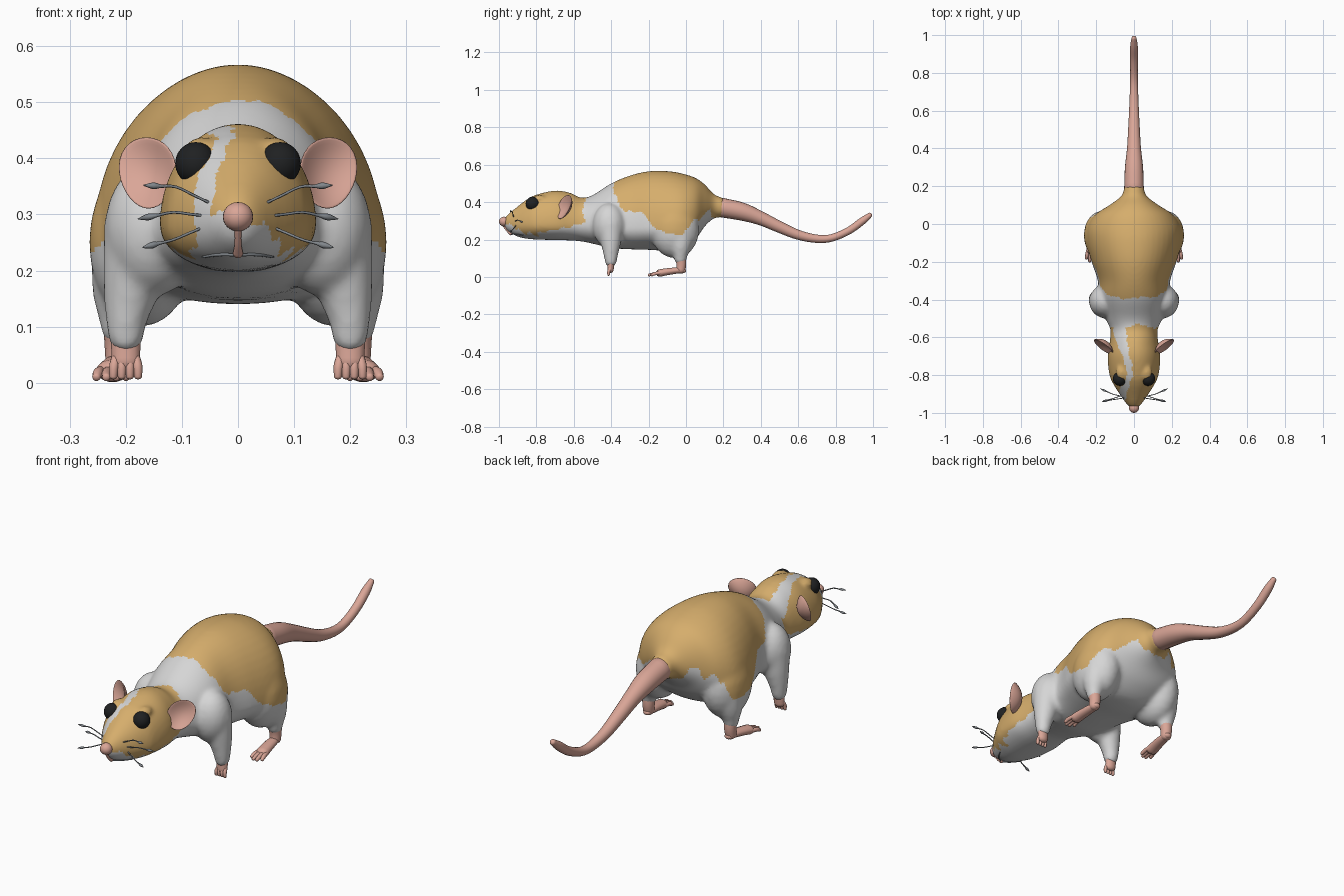
import bpy, bmesh, math
from mathutils import Vector as V

if "Cube" in bpy.data.objects:
    bpy.data.objects.remove(bpy.data.objects["Cube"])


def material(name, rgb):
    m = bpy.data.materials.new(name)
    m.diffuse_color = (*rgb, 1)
    m.use_nodes = True
    m.node_tree.nodes["Principled BSDF"].inputs["Base Color"].default_value = m.diffuse_color
    return m


WHITE = material("white_fur", (.67, .67, .67))
TAN = material("tan_fur", (.67, .42, .15))
PINK = material("pink_skin", (.70, .38, .31))
BLACK = material("black_eye", (.014, .015, .016))
GREY = material("grey_whisker", (.22, .24, .26))


def spline(pts, n):
    """Smooth path through tuples of any length, n steps per span."""
    p = [V(a) for a in pts]
    p = [2 * p[0] - p[1]] + p + [2 * p[-1] - p[-2]]
    out = []
    for i in range(1, len(p) - 2):
        a, b, c, d = p[i - 1:i + 3]
        for k in range(n):
            t = k / n
            out.append(b + .5 * t * (c - a + t * (2 * a - 5 * b + 4 * c - d + t * (3 * (b - c) + d - a))))
    return out + [p[-2]]


def interp(table, y):
    if y <= table[0][0]:
        return table[0][1]
    for (a, p), (b, q) in zip(table, table[1:]):
        if y <= b:
            return p + (q - p) * (y - a) / (b - a)
    return table[-1][1]


def skin(bm, rings):
    """Bridge rings of points and cap both ends."""
    rows = [[bm.verts.new(p) for p in r] for r in rings]
    n = len(rows[0])
    for r, s in zip(rows, rows[1:]):
        for i in range(n):
            bm.faces.new((r[i], r[(i + 1) % n], s[(i + 1) % n], s[i]))
    bm.faces.new(rows[0])
    bm.faces.new(rows[-1])


def tube(bm, pts, sides=14, n=5, flat=1.0, flip=1):
    """Tapered tube along (x, y, z, radius) points with rounded ends."""
    path = spline(pts, n)
    pos = [V((q[0] * flip, q[1], q[2])) for q in path]
    rad = [max(q[3], .001) for q in path]
    d = pos[-1] - pos[0]
    ref = V((0, 0, 1)) if abs(d.x) > .7 * d.length else V((1, 0, 0))
    t0, t1 = (pos[0] - pos[1]).normalized(), (pos[-1] - pos[-2]).normalized()
    dome = (.5, .8, .97)
    pos = [pos[0] + t0 * rad[0] * f * .7 for f in dome[::-1]] + pos + [pos[-1] + t1 * rad[-1] * f * .7 for f in dome]
    ends = [math.sqrt(1 - f * f) for f in dome]
    rad = [rad[0] * e for e in ends[::-1]] + rad + [rad[-1] * e for e in ends]
    rings = []
    for i, p in enumerate(pos):
        t = (pos[min(i + 1, len(pos) - 1)] - pos[max(i - 1, 0)]).normalized()
        s = (ref - t * ref.dot(t)).normalized()
        u = t.cross(s)
        rings.append([p + rad[i] * (s * math.cos(a) + u * math.sin(a) * flat)
                      for a in (2 * math.pi * k / sides for k in range(sides))])
    skin(bm, rings)


def ball(bm, c, r, seg=24):
    vs = bmesh.ops.create_uvsphere(bm, u_segments=seg, v_segments=seg // 2, radius=1)["verts"]
    for v in vs:
        v.co = V([c[i] + v.co[i] * r[i] for i in range(3)])
    return vs


def finish(name, bm, mat, mirror=False):
    bmesh.ops.recalc_face_normals(bm, faces=bm.faces)
    me = bpy.data.meshes.new(name)
    bm.to_mesh(me)
    bm.free()
    me.materials.append(mat)
    me.shade_smooth()
    ob = bpy.data.objects.new(name, me)
    bpy.context.collection.objects.link(ob)
    if mirror:
        ob.modifiers.new("Mirror", "MIRROR").use_mirror_merge = False
    return ob


# Furry body: lofted head and trunk (y, top, bottom, half width, widest height)
profile = [(-.97, .315, .27, .022, .29), (-.95, .337, .243, .042, .287), (-.9, .377, .215, .077, .283),
           (-.85, .415, .204, .108, .282), (-.8, .44, .2, .13, .28), (-.7, .462, .197, .14, .28),
           (-.62, .45, .195, .128, .28), (-.56, .424, .19, .125, .28), (-.5, .437, .178, .15, .27),
           (-.4, .5, .155, .185, .26), (-.3, .542, .148, .192, .26), (-.2, .565, .145, .225, .26),
           (-.1, .566, .14, .252, .26), (-.02, .553, .15, .25, .28), (.05, .53, .2, .205, .32),
           (.1, .495, .27, .13, .355), (.15, .442, .313, .066, .373), (.2, .423, .318, .052, .37)]
bm = bmesh.new()
rings = []
for y, top, bot, w, mid in spline(profile, 5):
    ring = []
    for k in range(48):
        a = 2 * math.pi * k / 48
        s = math.sin(a)
        ring.append(V((w * math.cos(a), y, mid + s * (top - mid if s > 0 else mid - bot))))
    rings.append(ring)
skin(bm, rings)
# Haunches, shoulders, brows and upper legs
for f in (1, -1):
    ball(bm, (.17 * f, -.06, .25), (.096, .13, .15))
    ball(bm, (.15 * f, -.41, .275), (.088, .09, .12))
    ball(bm, (.066 * f, -.785, .418), (.03, .04, .02))
    tube(bm, [(.18, -.03, .24, .085), (.203, -.03, .16, .06), (.211, -.03, .11, .038), (.211, -.03, .09, .033)], flip=f)
    tube(bm, [(.17, -.405, .28, .07), (.186, -.402, .19, .056), (.198, -.402, .12, .04), (.2, -.402, .075, .031)], flip=f)
fur = finish("body_fur", bm, WHITE)
# Fuse the parts into one soft surface
rm = fur.modifiers.new("Fuse", "REMESH")
rm.mode, rm.voxel_size = "VOXEL", .0095
sm = fur.modifiers.new("Soften", "SMOOTH")
sm.factor, sm.iterations = .5, 9
deps = bpy.context.evaluated_depsgraph_get()
mesh = bpy.data.meshes.new_from_object(fur.evaluated_get(deps))
fur.modifiers.clear()
fur.data = mesh
mesh.materials.clear()
mesh.materials.append(WHITE)
mesh.materials.append(TAN)
mesh.shade_smooth()

# Coat pattern: tan back and tan head cap with a white blaze
back_low = [(-.41, .6), (-.39, .48), (-.35, .39), (-.33, .35), (-.22, .335), (-.165, .26), (-.08, .225),
            (0, .215), (.04, .3), (.1, .37), (.125, .37), (.145, .3)]
head_low = [(-.97, .3), (-.93, .28), (-.88, .245), (-.8, .228), (-.7, .245), (-.6, .268), (-.54, .29)]
blaze = [(-.95, -.062), (-.9, -.062), (-.85, -.042), (-.8, -.02), (-.75, -.025), (-.7, -.042), (-.6, -.07), (-.54, -.08)]
for p in mesh.polygons:
    x, y, z = p.center
    j = .008 * math.sin(45 * x + 30 * z + 1) + .006 * math.sin(95 * y + 60 * x)
    if y < -.47:
        tan = y < -.54 + j and z > interp(head_low, y) + j
        half = .019 + .012 * max(0, min(1, (y + .75) / .15))
        tan = tan and abs(x - interp(blaze, y) + j * .5) > half
    else:
        tan = z > interp(back_low, y + j * 1.3) + j
    p.material_index = 1 if tan else 0

# Tail
bm = bmesh.new()
tube(bm, [(0, .19, .371, .052), (0, .3, .349, .048), (0, .4, .313, .037), (0, .5, .267, .031), (0, .6, .225, .026),
          (0, .7, .204, .022), (0, .78, .209, .02), (0, .87, .247, .02), (0, .94, .297, .02), (0, .985, .332, .013)], 20)
finish("tail", bm, PINK)

# Ears: thin cupped discs
bm = bmesh.new()
u = V((.84, .54, 0)).normalized()
v = V((.03, .33, 1)).normalized()
n = u.cross(v).normalized()
for q in ball(bm, (0, 0, 0), (1, 1, 1), 32):
    a, b, c = q.co
    wide = .06 * (1 + .12 * b)
    q.co = V((.155, -.642, .371)) + u * a * wide + v * b * .067 + n * (c * .009 + .026 * (a * a + b * b) - .014)
finish("ears", bm, PINK, True)

# Eyes
bm = bmesh.new()
ball(bm, (.075, -.82, .391), (.037, .037, .038))
finish("eyes", bm, BLACK, True)

# Nose with the strip down to the lip
bm = bmesh.new()
ball(bm, (0, -.973, .296), (.027, .027, .026))
tube(bm, [(0, -.975, .275, .006), (0, -.956, .248, .006), (0, -.935, .23, .009)], 10)
finish("nose", bm, PINK)

# Mouth line
bm = bmesh.new()
tube(bm, [(0, -.937, .228, .003), (.035, -.912, .228, .003), (.063, -.87, .224, .002)], 6)
finish("mouth", bm, GREY, True)

# Whiskers: kinked hairs with a spindle tip
bm = bmesh.new()
for root, bend, tip in [((.045, -.92, .318), (.11, -.93, .349), (.168, -.94, .352)),
                        ((.055, -.915, .297), (.115, -.9, .304), (.178, -.872, .292)),
                        ((.055, -.905, .28), (.115, -.925, .255), (.17, -.94, .241))]:
    r, b, t = V(root), V(bend), V(tip)
    tube(bm, [(*r, .0025), (*r.lerp(b, .5), .0025), (*b, .0025), (*b.lerp(t, .45), .003),
              (*b.lerp(t, .7), .006), (*t, .001)], 6, 3)
finish("whiskers", bm, GREY, True)

# Front paws
bm = bmesh.new()
tube(bm, [(.2, -.402, .095, .026), (.2, -.402, .065, .026), (.2, -.404, .038, .025)], flat=.7)
for d in (-.021, -.007, .007, .021):
    tube(bm, [(.2 + d * .8, -.404, .048, .008), (.2 + d, -.413, .03, .0085), (.2 + d * 1.05, -.414, .011, .007)], 10, 3)
finish("front_paws", bm, PINK, True)

# Hind feet: ankle, long sole and toes
bm = bmesh.new()
tube(bm, [(.211, -.03, .115, .03), (.211, -.025, .07, .027), (.212, -.028, .035, .024)])
tube(bm, [(.21, -.012, .034, .018), (.213, -.05, .034, .024), (.219, -.1, .028, .027), (.224, -.14, .021, .029)], flat=.7)
for d in (-.024, -.008, .008, .024):
    y = -.205 + abs(d) * .9
    tube(bm, [(.223 + d * .8, -.13, .022, .009), (.225 + d, -.165, .018, .0095), (.226 + d * 1.1, y, .01, .0075)], 10, 3)
finish("hind_feet", bm, PINK, True)
